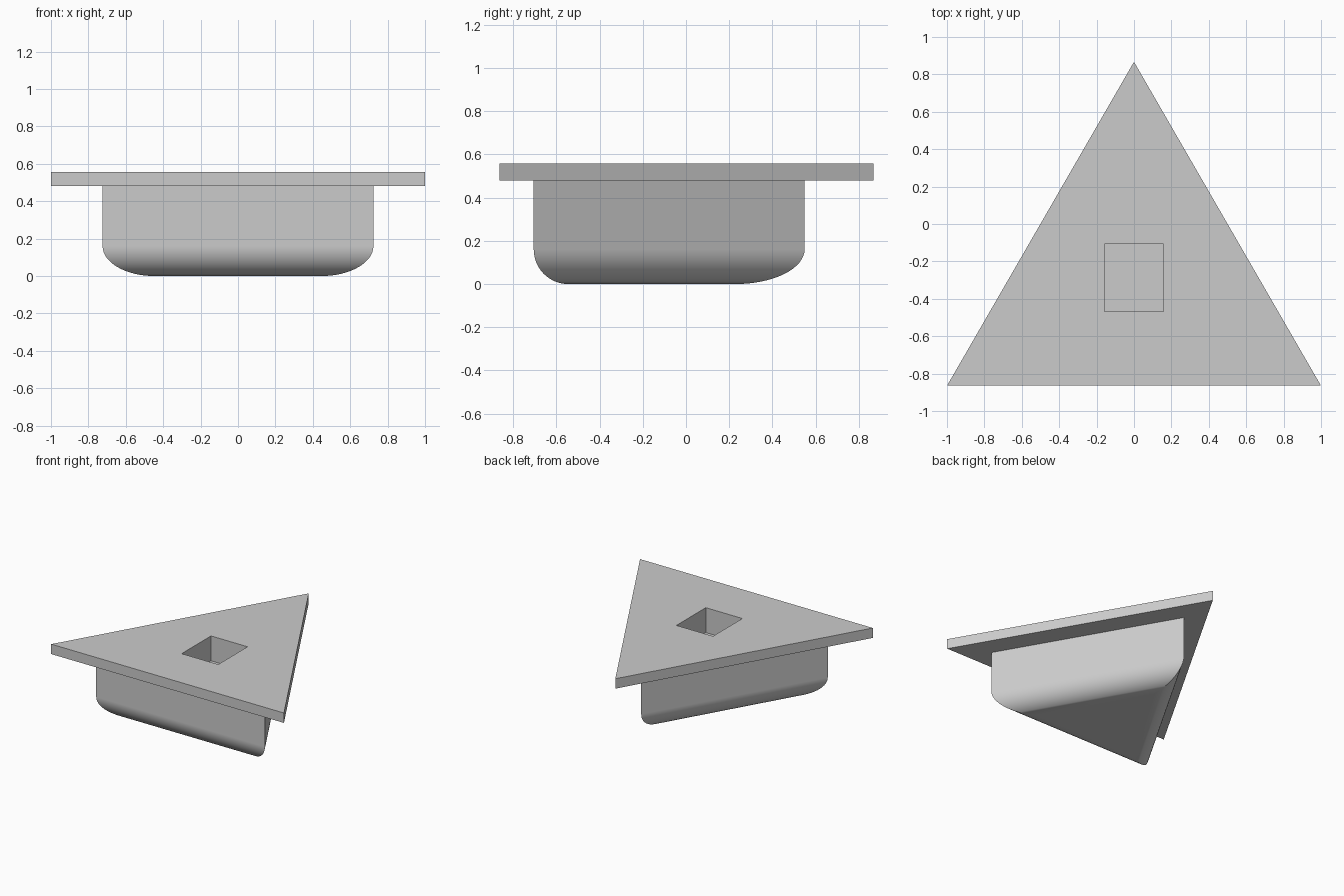
import bpy, bmesh, math

if "Cube" in bpy.data.objects:
    bpy.data.objects.remove(bpy.data.objects["Cube"], do_unlink=True)

# Single plain grey finish
grey = bpy.data.materials.new("plain_grey")
grey.use_nodes = True
colour = (0.6, 0.6, 0.6, 1)
grey.diffuse_color = colour
grey.node_tree.nodes["Principled BSDF"].inputs["Base Color"].default_value = colour

HEIGHT, PLATE_BOTTOM = 0.557, 0.48
CENTRE_Y = -0.287          # shared centroid of the triangles
PLATE_INRADIUS, BODY_INRADIUS = 0.577, 0.418
FILLET, STEPS = 0.16, 16
HOLE_X, HOLE_Y, HOLE_DEPTH = 0.314, 0.36, 0.193


def loft_triangles(name, rings):
    """Skin a stack of equilateral triangles given as (inradius, z)."""
    bm = bmesh.new()
    loops = []
    for inradius, z in rings:
        angles = [math.radians(90 + 120 * k) for k in range(3)]
        loops.append([bm.verts.new((2 * inradius * math.cos(a),
                                    CENTRE_Y + 2 * inradius * math.sin(a), z))
                      for a in angles])
    for low, high in zip(loops, loops[1:]):
        for k in range(3):
            n = (k + 1) % 3
            bm.faces.new((low[k], low[n], high[n], high[k]))
    bm.faces.new(loops[0][::-1])
    bm.faces.new(loops[-1])
    bmesh.ops.recalc_face_normals(bm, faces=bm.faces)
    mesh = bpy.data.meshes.new(name)
    bm.to_mesh(mesh)
    bm.free()
    mesh.materials.append(grey)
    obj = bpy.data.objects.new(name, mesh)
    bpy.context.collection.objects.link(obj)
    return obj


# Flat triangular top plate
plate = loft_triangles("top_plate", [(PLATE_INRADIUS, PLATE_BOTTOM),
                                     (PLATE_INRADIUS, HEIGHT)])

# Triangular body with rounded lower edges
arc = [i / STEPS * math.pi / 2 for i in range(STEPS + 1)]
profile = [(BODY_INRADIUS - FILLET * (1 - math.sin(a)),
            FILLET * (1 - math.cos(a))) for a in arc]
body = loft_triangles("body", profile + [(BODY_INRADIUS, PLATE_BOTTOM)])

# Rectangular pocket through the plate into the body
margin = 0.1
bpy.ops.mesh.primitive_cube_add(
    size=1, location=(0, CENTRE_Y, HEIGHT + (margin - HOLE_DEPTH) / 2))
cutter = bpy.context.object
cutter.name = "pocket_cutter"
cutter.scale = (HOLE_X, HOLE_Y, HOLE_DEPTH + margin)
cutter.hide_render = True
cutter.data.materials.append(grey)

for part in (plate, body):
    cut = part.modifiers.new("pocket", "BOOLEAN")
    cut.operation = "DIFFERENCE"
    cut.solver = "EXACT"
    cut.object = cutter
    bpy.ops.object.select_all(action="DESELECT")
    part.select_set(True)
    bpy.context.view_layer.objects.active = part
    bpy.ops.object.modifier_apply(modifier=cut.name)
bpy.data.objects.remove(cutter, do_unlink=True)

# Smooth rounding with crisp corners and flat large faces
bpy.ops.object.shade_smooth_by_angle(angle=math.radians(30))
weighted = body.modifiers.new("flat_faces", "WEIGHTED_NORMAL")
weighted.keep_sharp = True
